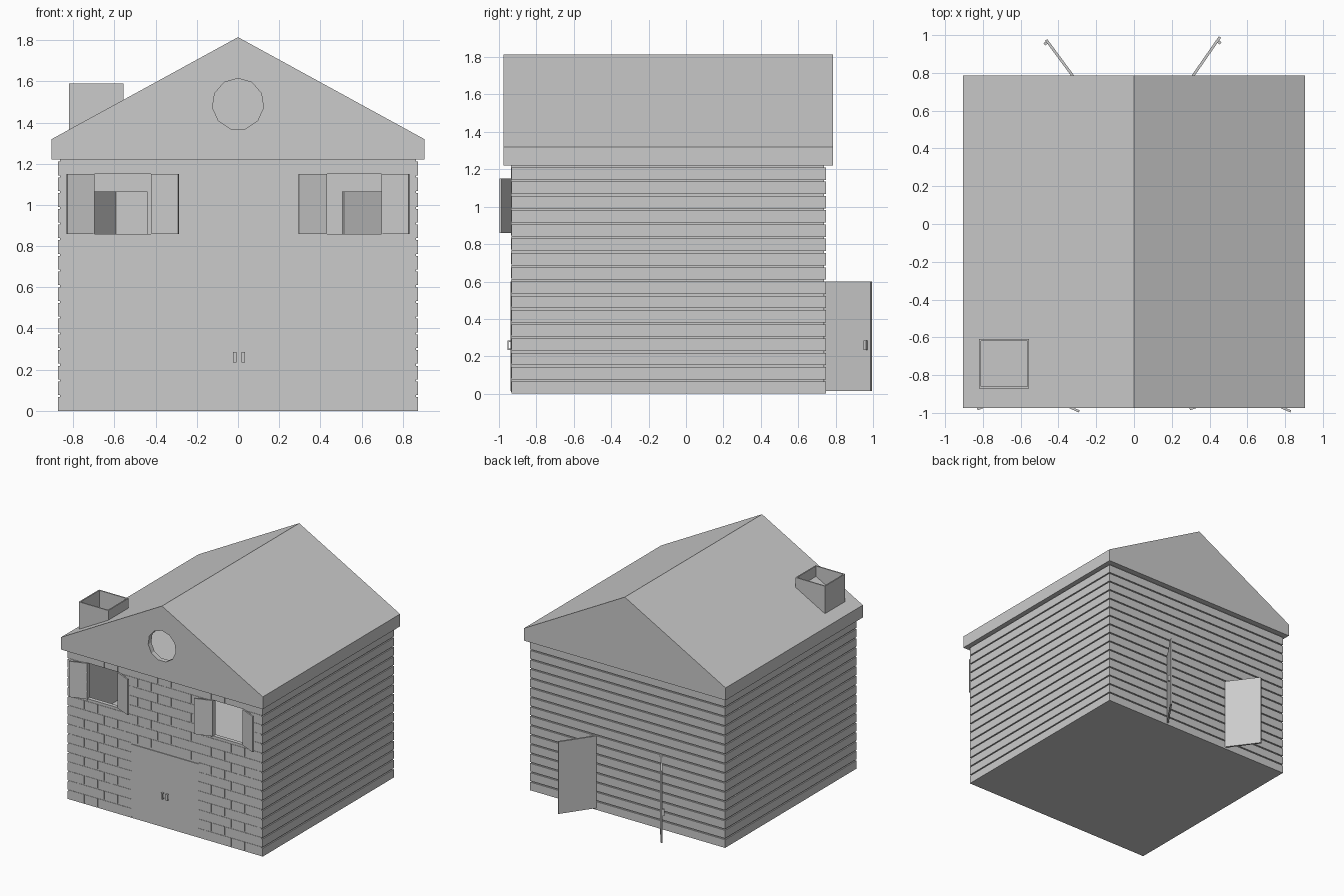
import bpy, bmesh, math
from mathutils import Matrix, Vector

cube = bpy.data.objects.get("Cube")
if cube:
    bpy.data.objects.remove(cube, do_unlink=True)

grey = bpy.data.materials.new("plain grey")
grey.use_nodes = True
GREY = (0.6, 0.6, 0.6, 1)
grey.diffuse_color = GREY
grey.node_tree.nodes["Principled BSDF"].inputs["Base Color"].default_value = GREY


def finish(name, bm):
    bmesh.ops.recalc_face_normals(bm, faces=bm.faces)
    mesh = bpy.data.meshes.new(name)
    bm.to_mesh(mesh)
    bm.free()
    mesh.materials.append(grey)
    obj = bpy.data.objects.new(name, mesh)
    bpy.context.scene.collection.objects.link(obj)
    return obj


def add_box(bm, x, y, z):
    size = Matrix.Diagonal((x[1] - x[0], y[1] - y[0], z[1] - z[0], 1))
    centre = Matrix.Translation((sum(x) / 2, sum(y) / 2, sum(z) / 2))
    bmesh.ops.create_cube(bm, size=1, matrix=centre @ size)


def boxes(name, *items):
    bm = bmesh.new()
    for item in items:
        add_box(bm, *item)
    return finish(name, bm)


def prism(name, profile, y0, y1):
    # Extrude an xz profile along y
    bm = bmesh.new()
    face = bm.faces.new([bm.verts.new((x, y0, z)) for x, z in profile])
    new = bmesh.ops.extrude_face_region(bm, geom=[face])["geom"]
    bmesh.ops.translate(bm, vec=(0, y1 - y0, 0),
                        verts=[v for v in new if isinstance(v, bmesh.types.BMVert)])
    return finish(name, bm)


def leaf(name, start, end, z, thick=0.012):
    # Thin upright panel between two plan points
    a, b = Vector(start), Vector(end)
    d = b - a
    obj = boxes(name, ((0, d.length), (-thick / 2, thick / 2), z))
    obj.location = (a.x, a.y, 0)
    obj.rotation_euler.z = math.atan2(d.y, d.x)
    return obj


def cut(obj, cutter):
    cutter.hide_render = True
    cutter.hide_set(True)
    mod = obj.modifiers.new("Cut", "BOOLEAN")
    mod.operation = "DIFFERENCE"
    mod.solver = "EXACT"
    mod.object = cutter


W, FRONT, BACK, WALL = 0.865, -0.935, 0.738, 1.22
FLOOR, SILL, HEAD = 0.6, 0.86, 1.15
WINDOWS = [(-0.70, -0.42), (0.43, 0.70)]

# Ground floor block and upper room walls
boxes("ground_floor", ((-W, W), (-0.92, BACK), (0, FLOOR)))
boxes("upper_walls",
      ((-W, -0.82), (-0.90, BACK), (FLOOR, WALL)),
      ((0.82, W), (-0.90, BACK), (FLOOR, WALL)),
      ((-0.82, 0.82), (0.69, BACK), (FLOOR, WALL)))
edges = [-W, *WINDOWS[0], *WINDOWS[1], W]
piers = [(edges[i], edges[i + 1]) for i in (0, 2, 4)]
boxes("front_wall",
      ((-W, W), (-0.932, -0.90), (0, SILL)),
      ((-W, W), (-0.932, -0.90), (HEAD, WALL)),
      *[(p, (-0.932, -0.90), (SILL, HEAD)) for p in piers])

# Shallow brick courses around the openings
ROWS = 16
STEP = WALL / ROWS
bm = bmesh.new()
for row in range(ROWS):
    z = (row * STEP + 0.008, (row + 1) * STEP)
    gaps = []
    if z[0] < FLOOR:
        gaps = [(-0.3, 0.3)]
    elif z[1] > SILL and z[0] < HEAD:
        gaps = WINDOWS
    limits = [-W] + [v for g in gaps for v in g] + [W]
    for lo, hi in zip(limits[::2], limits[1::2]):
        for i in range(-10, 10):
            left = (i + 0.5 * (row % 2)) * 0.12
            x = (max(lo, left), min(hi, left + 0.114))
            if x[1] - x[0] > 0.01:
                add_box(bm, x, (FRONT, -0.93), z)
finish("front_bricks", bm)

# Horizontal boards on the sides and back
for name, x, y in [("right_siding", (-0.875, -0.86), (-0.933, 0.748)),
                   ("left_siding", (0.86, 0.875), (-0.933, 0.748)),
                   ("back_siding", (-0.874, 0.874), (0.73, 0.748))]:
    boxes(name, *[(x, y, (r * STEP, (r + 1) * STEP - 0.01)) for r in range(ROWS)])

# Hollow gabled roof with a round attic opening
roof = prism("roof", [(-0.905, 1.22), (0.905, 1.22), (0.905, 1.32),
                      (0, 1.815), (-0.905, 1.32)], -0.975, 0.785)
attic = prism("attic_cutter", [(-0.86, 1.25), (0.86, 1.25), (0.86, 1.3),
                               (0, 1.775), (-0.86, 1.3)], -0.935, 0.745)
ring = [(0.125 * math.sin(i * math.tau / 11), 1.49 + 0.125 * math.cos(i * math.tau / 11))
        for i in range(11)]
opening = prism("opening_cutter", ring, -1.1, -0.9)
cut(roof, attic)
cut(roof, opening)

# Open chimney of four thin walls
X, Y, Z, T = (-0.82, -0.555), (-0.87, -0.61), (1.34, 1.59), 0.01
boxes("chimney",
      ((X[0], X[0] + T), Y, Z), ((X[1] - T, X[1]), Y, Z),
      ((X[0] + T, X[1] - T), (Y[0], Y[0] + T), Z),
      ((X[0] + T, X[1] - T), (Y[1] - T, Y[1]), Z))

# Window shutters, each swung open from its jamb
for name, hinge, tip, out in [("right_outer_shutter", -0.70, -0.83, -0.98),
                              ("right_inner_shutter", -0.42, -0.29, -0.992),
                              ("left_inner_shutter", 0.43, 0.295, -0.98),
                              ("left_outer_shutter", 0.70, 0.83, -0.992)]:
    leaf(name, (hinge, FRONT), (tip, out), (SILL, HEAD))

# Front double doors with pull handles
for name, x, hx in [("front_door_right", (-0.3, 0), -0.016),
                    ("front_door_left", (0, 0.3), 0.026)]:
    boxes(name, (x, (-0.938, -0.92), (0.015, FLOOR)))
    h = (hx - 0.008, hx + 0.008)
    boxes(name + "_handle", (h, (-0.955, -0.949), (0.235, 0.285)),
          (h, (-0.95, -0.935), (0.235, 0.243)),
          (h, (-0.95, -0.935), (0.277, 0.285)))

# Back doors standing open, handles on their outer faces
for name, start, end, side in [("back_door_left", (0.285, 0.745), (0.455, 0.99), -1),
                               ("back_door_right", (-0.295, 0.745), (-0.465, 0.975), 1)]:
    door = leaf(name, start, end, (0.015, FLOOR), 0.014)
    y = sorted((side * 0.006, side * 0.022))
    handle = boxes(name + "_handle", ((0.265, 0.28), y, (0.235, 0.285)))
    handle.parent = door

# Folding screens in the upper room
SCREEN = (FLOOR, 1.065)
leaf("right_screen_side", (-0.78, 0.25), (-0.595, 0.5), SCREEN)
leaf("right_screen_back", (-0.595, 0.5), (-0.44, 0.5), SCREEN)
leaf("left_screen", (0.51, 0.35), (0.78, 0.5), SCREEN, 0.02)
